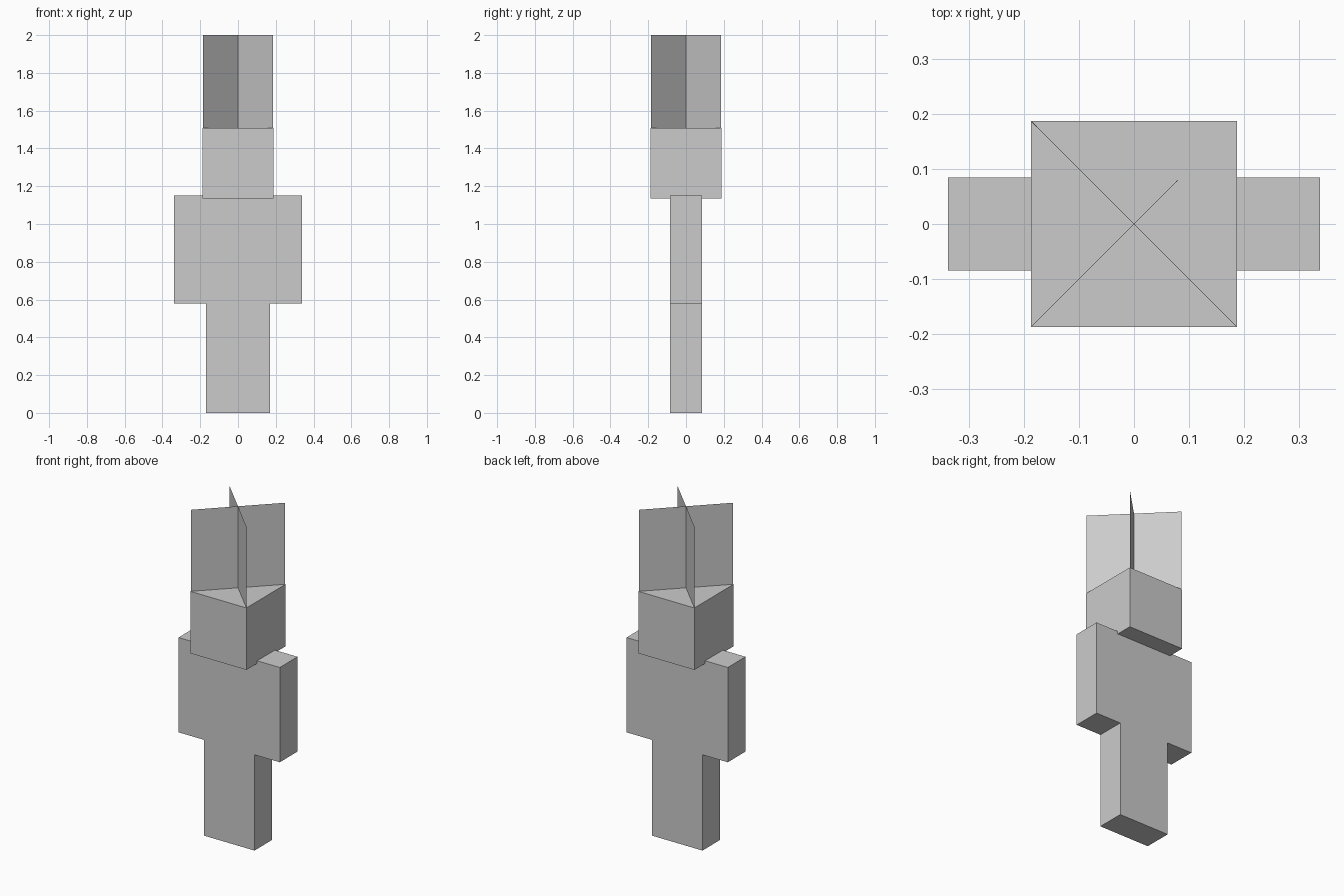
import bpy
import bmesh
from math import radians
from mathutils import Matrix

cube = bpy.data.objects.get("Cube")
if cube:
    bpy.data.objects.remove(cube, do_unlink=True)

# Single light grey material
GREY = (0.6, 0.6, 0.6, 1.0)
grey = bpy.data.materials.new("light grey")
grey.use_nodes = True
grey.diffuse_color = GREY
grey.node_tree.nodes["Principled BSDF"].inputs["Base Color"].default_value = GREY


def add_object(name, bm):
    mesh = bpy.data.meshes.new(name)
    bm.to_mesh(mesh)
    bm.free()
    mesh.materials.append(grey)
    obj = bpy.data.objects.new(name, mesh)
    bpy.context.collection.objects.link(obj)
    return obj


def box(name, x0, x1, depth, z0, z1):
    bm = bmesh.new()
    place = Matrix.Translation(((x0 + x1) / 2, 0, (z0 + z1) / 2))
    size = Matrix.Diagonal((x1 - x0, depth, z1 - z0, 1))
    bmesh.ops.create_cube(bm, size=1, matrix=place @ size)
    return add_object(name, bm)


def upright_plane(name, width, z0, z1, angle):
    bm = bmesh.new()
    matrix = (Matrix.Translation((0, 0, (z0 + z1) / 2))
              @ Matrix.Rotation(radians(angle), 4, "Z")
              @ Matrix.Rotation(radians(90), 4, "X")
              @ Matrix.Diagonal((width, z1 - z0, 1, 1)))
    bmesh.ops.create_grid(bm, x_segments=1, y_segments=1, size=0.5, matrix=matrix)
    return add_object(name, bm)


LIMB = 0.169       # limb width, also the body depth
HIP, SHOULDER = 0.578, 1.15
HEAD = 0.374
HEAD_BOTTOM, HEAD_TOP = 1.134, 1.508

# Body and head
box("torso", -LIMB, LIMB, LIMB, HIP, SHOULDER)
box("head", -HEAD / 2, HEAD / 2, HEAD, HEAD_BOTTOM, HEAD_TOP)

# Paired limbs
for side, s in (("left", 1), ("right", -1)):
    inner, outer = sorted((s * LIMB, s * 2 * LIMB))
    box(side + "_arm", inner, outer, LIMB, HIP, SHOULDER)
    inner, outer = sorted((0, s * LIMB))
    box(side + "_leg", inner, outer, LIMB, 0, HIP)

# Two crossed sheets standing on the head along its diagonals
for name, angle in (("crest_sheet_a", 45), ("crest_sheet_b", -45)):
    upright_plane(name, 0.37 * 2 ** 0.5, HEAD_TOP, 2.0, angle)
